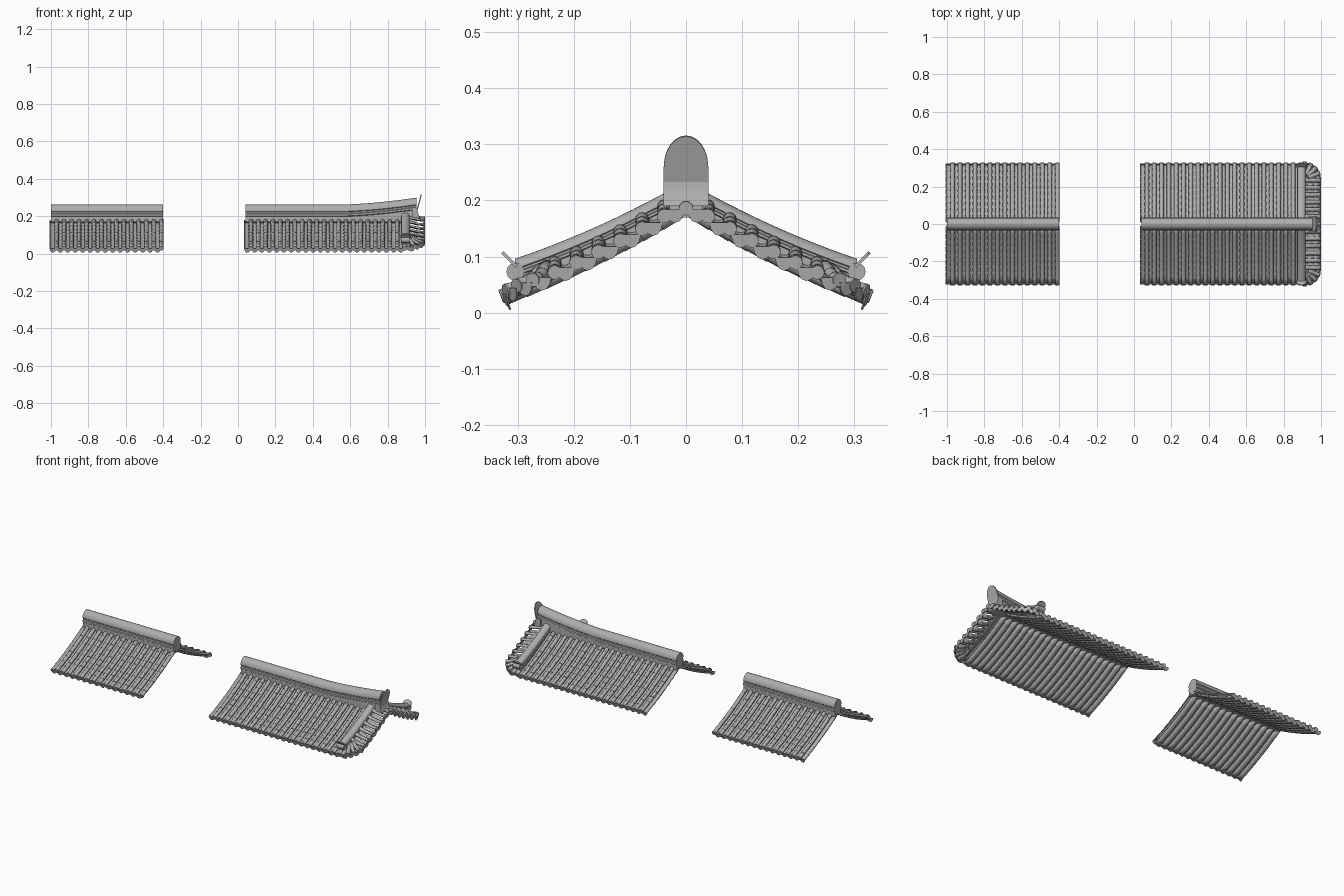
import bpy, bmesh, math
from mathutils import Vector

cube = bpy.data.objects.get("Cube")
if cube:
    bpy.data.objects.remove(cube, do_unlink=True)

grey = bpy.data.materials.new("tile grey")
grey.use_nodes = True
COLOUR = (0.42, 0.42, 0.42, 1)
grey.diffuse_color = COLOUR
grey.node_tree.nodes["Principled BSDF"].inputs["Base Color"].default_value = COLOUR

SPACING = 0.04
COVER_R = 0.0115
PAN_R = 0.0165
EAVE_Y = 0.322


def finish(name, bm, thickness=0):
    bmesh.ops.recalc_face_normals(bm, faces=bm.faces)
    mesh = bpy.data.meshes.new(name)
    bm.to_mesh(mesh)
    bm.free()
    mesh.materials.append(grey)
    mesh.shade_smooth()
    mesh.set_sharp_from_angle(angle=math.radians(35))
    obj = bpy.data.objects.new(name, mesh)
    bpy.context.scene.collection.objects.link(obj)
    if thickness:
        mod = obj.modifiers.new("thickness", "SOLIDIFY")
        mod.thickness = thickness
        mod.offset = 0
    return obj


def loft(bm, rings, closed):
    """Skin a list of point rings; closed rings also get end caps."""
    rows = [[bm.verts.new(p) for p in ring] for ring in rings]
    n = len(rows[0])
    for a, b in zip(rows, rows[1:]):
        for i in range(n if closed else n - 1):
            j = (i + 1) % n
            bm.faces.new((a[i], a[j], b[j], b[i]))
    if closed:
        bm.faces.new(rows[0])
        bm.faces.new(rows[-1])


def frame(a, b):
    along = (b - a).normalized()
    side = along.cross(Vector((0, 0, 1))).normalized()
    return along, side, side.cross(along)


def arch(centre, side, up, r, depth, full=False):
    steps = 12 if full else 6
    sweep = 2 * math.pi if full else math.pi
    count = steps if full else steps + 1
    return [centre + side * r * math.cos(sweep * i / steps)
            + up * depth * math.sin(sweep * i / steps) for i in range(count)]


def tile_row(sheets, ends, path, cover):
    """One course of overlapping half-round tiles, with its eave ornament."""
    r = COVER_R if cover else PAN_R
    depth = r if cover else -0.013
    rings = []
    for a, b in zip(path, path[1:]):
        along, side, up = frame(a, b)
        rings.append(arch(a, side, up, r * 0.94, depth * 0.94))
        rings.append(arch(b, side, up, r * 1.04, depth * 1.04))
    loft(sheets, rings, False)
    tip = path[-1]
    if cover:
        # round end disc
        loft(ends, [arch(tip + along * d, side, up, r * 1.1, r * 1.1, True)
                    for d in (-0.006, 0.003)], True)
    else:
        # hanging drip tongue
        rim = arch(tip, side, up, r, -0.024)
        loft(ends, [[p + along * d for p in rim] for d in (-0.002, 0.002)], True)


def slope(y):
    t = abs(y) / EAVE_Y
    return 0.188 - 0.2 * t + 0.04 * t * t


def roof_field(prefix, x0, x1):
    """Both tiled slopes between two x positions."""
    for label, sy in (("front", -1), ("back", 1)):
        sheets, ends = bmesh.new(), bmesh.new()
        count = round((x1 - x0) / SPACING)
        step = (x1 - x0) / count
        for k in range(2 * count):
            x = x0 + (k + 0.5) * step / 2
            ys = [0.012 + (EAVE_Y - 0.012) * i / 9 for i in range(10)]
            path = [Vector((x, sy * y, slope(y))) for y in ys]
            tile_row(sheets, ends, path, k % 2 == 1)
        finish(f"{prefix}_{label}_tiles", sheets, 0.002)
        finish(f"{prefix}_{label}_eave_ends", ends)


def ridge_section():
    """Moulded wall with a rounded cap: half width 1, height 1."""
    half = [(0.85, 0), (0.85, 0.3), (1, 0.34), (1, 0.44), (0.85, 0.48), (0.85, 0.56)]
    half += [(0.95 * math.cos(a), 0.6 + 0.4 * math.sin(a))
             for a in (math.radians(15 * i) for i in range(6))]
    return half + [(0, 1)] + [(-u, v) for u, v in reversed(half)]


def main_ridge(name, x0, x1, lift):
    bm = bmesh.new()
    rings = []
    for i in range(25):
        x = x0 + (x1 - x0) * i / 24
        rise = lift * max(0, (x - 0.55) / 0.4) ** 1.6
        rings.append([Vector((x, u * 0.035, 0.17 + v * 0.092 + (rise if v > 0 else 0)))
                      for u, v in ridge_section()])
    loft(bm, rings, True)
    finish(name, bm)


def plaque(name, foot, side, up, out, half, straight, height):
    """Leaning pointed-arch end plate."""
    pts = [(half, 0)]
    for i in range(9):
        a = math.pi / 2 * i / 8
        pts.append((half * math.cos(a), straight + (height - straight) * math.sin(a) ** 0.9))
    pts += [(-u, v) for u, v in reversed(pts[:-1])]
    bm = bmesh.new()
    loft(bm, [[foot + side * u + up * v + out * d for u, v in pts]
              for d in (-0.003, 0.003)], True)
    finish(name, bm)


# Plain roof length and the length with the gable end
roof_field("plain_roof", -1.0, -0.4)
main_ridge("plain_roof_ridge", -1.0, -0.4, 0)
roof_field("gable_roof", 0.04, 0.90)
main_ridge("gable_roof_ridge", 0.04, 0.955, 0.036)

# Ridge end: curved foot tile and leaning plaque
bm = bmesh.new()
loft(bm, [[Vector((x, s * 0.04, z)) for s, x in ((-1, 0.93), (-1, front), (1, front), (1, 0.93))]
          for z, front in ((0.19, 0.975), (0.205, 0.967), (0.22, 0.962), (0.237, 0.96))], True)
finish("ridge_end_foot", bm)
lean = Vector((0.28, 0, 1)).normalized()
plaque("ridge_end_plaque", Vector((0.957, 0, 0.232)), Vector((0, 1, 0)), lean,
       Vector((lean.z, 0, -lean.x)), 0.04, 0.022, 0.086)

# Gable edge: short tiles pointing outward, then a fan around each corner
sheets, ends = bmesh.new(), bmesh.new()


def edge_tile(start, end, cover):
    path = [start.lerp(end, i / 3) - Vector((0, 0, 0.006 * math.sin(math.pi * i / 3)))
            for i in range(4)]
    tile_row(sheets, ends, path, cover)


PITCH = 0.0195
for k in range(-12, 13):
    y = k * PITCH
    z = slope(y) + 0.008 - (0.01 if k == 0 else 0)
    edge_tile(Vector((0.895, y, z + 0.024)), Vector((0.997, y, z)), k % 2 == 0)
for sy in (-1, 1):
    for k in range(1, 9):
        a = math.radians(11 * k)
        pivot = Vector((0.91, sy * 0.24, 0))
        ray = Vector((math.cos(a), sy * math.sin(a), 0))
        top = pivot + ray * 0.02 + Vector((0, 0, 0.088 - 0.002 * k))
        tip = pivot + ray * 0.087 + Vector((0, 0, 0.068 - 0.0048 * k))
        edge_tile(top, tip, k % 2 == 0)
finish("gable_edge_tiles", sheets, 0.002)
finish("gable_edge_ends", ends)

# Descending ridges beside the gable, each with a small leaning plaque
for label, sy in (("front", -1), ("back", 1)):
    bm = bmesh.new()
    rings = []
    for i in range(13):
        y = 0.025 + 0.28 * i / 12
        top = 0.2345 - 0.57 * y + 0.38 * y * y
        rings.append([Vector((0.895 + u * 0.023, sy * y, top - (1 - v) * 0.045))
                      for u, v in ridge_section()])
    loft(bm, rings, True)
    finish(f"{label}_descending_ridge", bm)
    lean = Vector((0, sy * 0.7, 0.7)).normalized()
    plaque(f"{label}_descending_plaque", Vector((0.895, sy * 0.302, 0.082)),
           Vector((1, 0, 0)), lean, Vector((0, sy * lean.z, -abs(lean.y))),
           0.026, 0.012, 0.036)
    # rounded foot under the small plaque
    bm = bmesh.new()
    loft(bm, [arch(Vector((x, sy * 0.304, 0.073)), Vector((0, 1, 0)),
                   Vector((0, 0, 1)), 0.016, 0.016, True) for x in (0.872, 0.918)], True)
    finish(f"{label}_descending_foot", bm)
